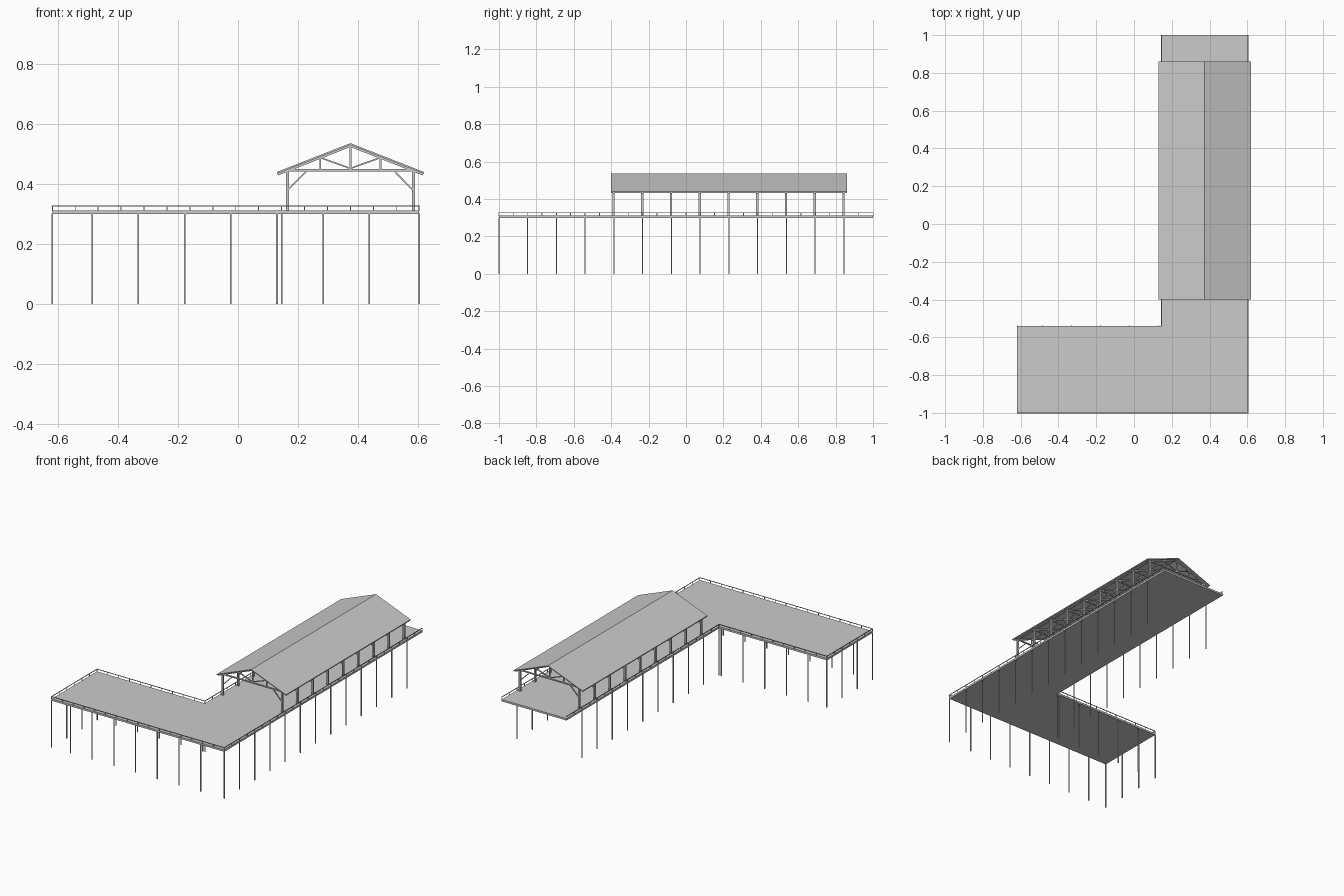
import bpy, bmesh
from mathutils import Vector, Matrix

if "Cube" in bpy.data.objects:
    bpy.data.objects.remove(bpy.data.objects["Cube"])

XL, XI, XR = -0.618, 0.145, 0.603      # wing end, inner corner, right side
YF, YI, YB = -1.0, -0.541, 1.0         # front, inner corner, back
DECK_LO, DECK_HI, RAIL = 0.299, 0.311, 0.326
STEP = 0.1537
CX = (XI + XR) / 2


def finish(name, bm):
    bmesh.ops.recalc_face_normals(bm, faces=bm.faces[:])
    me = bpy.data.meshes.new(name)
    bm.to_mesh(me)
    bm.free()
    ob = bpy.data.objects.new(name, me)
    bpy.context.collection.objects.link(ob)
    return ob


def beam(bm, a, b, w, d):
    """Square bar from a to b; w is the sideways width, d the depth."""
    a, b = Vector(a), Vector(b)
    z = (b - a).normalized()
    ref = Vector((0, 1, 0)) if abs(z.y) < 0.9 else Vector((1, 0, 0))
    x = ref.cross(z).normalized()
    y = z.cross(x)
    m = Matrix((x, y, z)).transposed().to_4x4()
    m.translation = (a + b) / 2
    bmesh.ops.create_cube(bm, size=1, matrix=m @ Matrix.Diagonal((d, w, (b - a).length, 1)))


def extrude(name, pts, vec):
    bm = bmesh.new()
    f = bm.faces.new([bm.verts.new(p) for p in pts])
    r = bmesh.ops.extrude_face_region(bm, geom=[f])
    bmesh.ops.translate(bm, vec=vec, verts=[v for v in r["geom"] if isinstance(v, bmesh.types.BMVert)])
    return finish(name, bm)


# L-shaped deck
outline = [(XL, YF), (XR, YF), (XR, YB), (XI, YB), (XI, YI), (XL, YI)]
extrude("deck", [(x, y, DECK_LO) for x, y in outline], (0, 0, DECK_HI - DECK_LO))

# Thin piles under every deck edge
xs = [XL] + [-0.485 + STEP * i for i in range(7)] + [XR]
ys = [YF + STEP * i for i in range(13)]
piles = {(x, YF) for x in xs}
piles |= {(x, YI) for x in xs if x < XI}
piles |= {(XR, y) for y in ys}
piles |= {(XI, y) for y in ys[3:]}
piles |= {(XL, y) for y in ys[:4]}
bm = bmesh.new()
for x, y in sorted(piles):
    beam(bm, (x, y, 0), (x, y, DECK_LO + 0.002), 0.005, 0.005)
finish("piles", bm)

# Low guard rail around all sides but the back end
path = [(XR, YB), (XR, YF), (XL, YF), (XL, YI), (XI, YI), (XI, YB)]
rails, posts = bmesh.new(), bmesh.new()
for p, q in zip(path, path[1:]):
    p, q = Vector(p), Vector(q)
    beam(rails, (*p, RAIL), (*q, RAIL), 0.004, 0.003)
    n = max(1, round((q - p).length / (STEP / 2)))
    for i in range(n):
        c = p.lerp(q, i / n)
        beam(posts, (*c, DECK_HI - 0.002), (*c, RAIL), 0.003, 0.003)
finish("guard_rail", rails)
finish("guard_rail_posts", posts)

# Gable roof sheet
RY0, RY1 = -0.40, 0.86
HALF, EAVE, RIDGE, TH = 0.245, 0.439, 0.535, 0.006
prof = [(-HALF, EAVE), (0, RIDGE), (HALF, EAVE), (HALF, EAVE - TH), (0, RIDGE - TH), (-HALF, EAVE - TH)]
extrude("roof", [(CX + x, RY0, z) for x, z in prof], (0, RY1 - RY0, 0))


def under(x):
    """Roof underside height at distance x from the ridge."""
    return RIDGE - TH - (RIDGE - EAVE) * abs(x) / HALF


# Columns, knee braces and trusses, one frame per bay
COL, TIE = 0.21, 0.445
cols, trusses, braces = bmesh.new(), bmesh.new(), bmesh.new()
for i in range(9):
    y = -0.387 + STEP * i
    beam(trusses, (CX - COL - 0.006, y, TIE), (CX + COL + 0.006, y, TIE), 0.008, 0.007)
    beam(trusses, (CX, y, TIE), (CX, y, RIDGE - TH), 0.006, 0.007)
    for s in (-1, 1):
        beam(cols, (CX + s * COL, y, DECK_HI - 0.002), (CX + s * COL, y, TIE), 0.012, 0.010)
        beam(braces, (CX + s * (COL - 0.003), y, 0.38), (CX + s * 0.143, y, TIE), 0.006, 0.005)
        beam(trusses, (CX + s * (HALF - 0.003), y, under(HALF) - 0.002),
             (CX, y, under(0) - 0.003), 0.008, 0.007)
        beam(trusses, (CX + s * 0.1, y, TIE), (CX + s * 0.1, y, under(0.1)), 0.006, 0.006)
        beam(trusses, (CX, y, TIE + 0.006), (CX + s * 0.1, y, under(0.1) - 0.003), 0.006, 0.005)
finish("columns", cols)
finish("trusses", trusses)
finish("knee_braces", braces)

# Wall plates along the column tops
bm = bmesh.new()
for s in (-1, 1):
    beam(bm, (CX + s * COL, -0.39, TIE), (CX + s * COL, 0.847, TIE), 0.006, 0.008)
finish("wall_plates", bm)
